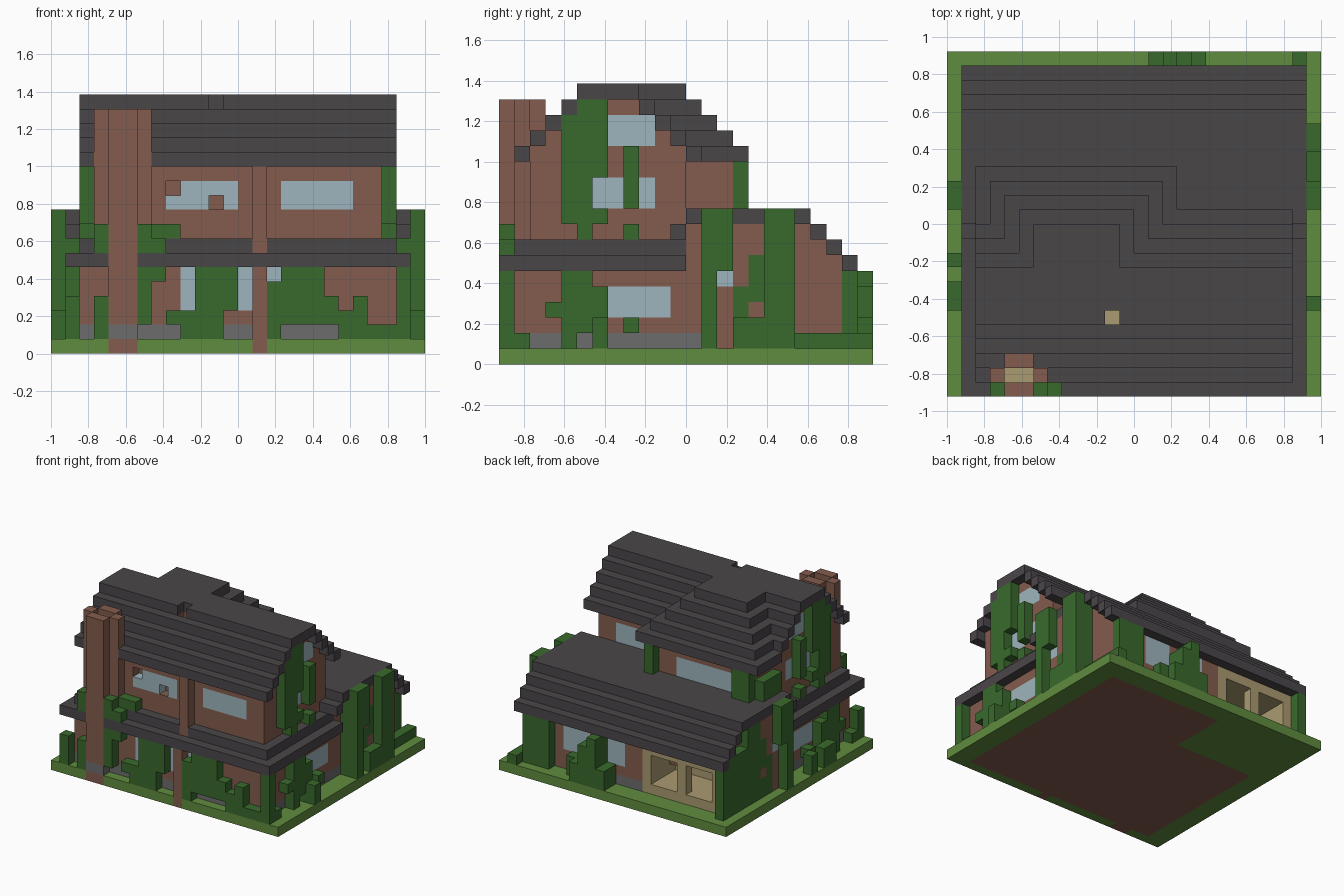
import bpy
import bmesh
from mathutils import Vector

U = 1 / 13  # edge length of one building block

old = bpy.data.objects.get("Cube")
if old:
    bpy.data.objects.remove(old, do_unlink=True)


def to_linear(c):
    c /= 255
    return c / 12.92 if c <= 0.04045 else ((c + 0.055) / 1.055) ** 2.4


def material(name, *rgb):
    m = bpy.data.materials.new(name)
    m.use_nodes = True
    col = [to_linear(c) for c in rgb] + [1]
    m.diffuse_color = col
    m.node_tree.nodes["Principled BSDF"].inputs["Base Color"].default_value = col
    return m


grass = material("grass green", 96, 140, 62)
leaf = material("leaf green", 57, 106, 45)
brick = material("brick brown", 132, 92, 78)
slate = material("slate grey", 74, 70, 73)
glass = material("pale glass", 157, 181, 189)
stone = material("stone grey", 108, 108, 108)
timber = material("light timber", 170, 155, 113)

PARTS = {
    "lawn": grass, "floor": brick, "foundation": stone, "lower_walls": brick,
    "upper_walls": brick, "chimney": brick, "chimney_stone": stone, "hearth": timber,
    "front_post": brick, "side_pilasters": brick, "main_roof": slate,
    "wing_roof": slate, "porch_roof": slate, "windows": glass,
    "front_vines": leaf, "side_vines": leaf, "back_vines": leaf, "back_porch": timber,
}
blocks = {}


def fill(part, xs, ys, zs):
    """Fill a box of blocks with a part, or carve it when part is None."""
    for x in range(*xs):
        for y in range(*ys):
            for z in range(*zs):
                if part:
                    blocks[x, y, z] = part
                else:
                    blocks.pop((x, y, z), None)


def both(part, xs, ys, zs):
    """Fill a box and its mirror image on the other side."""
    fill(part, xs, ys, zs)
    fill(part, (-xs[1], -xs[0]), ys, zs)


# Lawn and ground floor
fill("lawn", (-13, 13), (-12, 12), (0, 1))
fill("floor", (-11, 11), (-11, 4), (0, 1))
fill("floor", (-2, 11), (4, 10), (0, 1))

# Sloping skirt roof around the ground floor
fill("porch_roof", (-12, 12), (-12, 0), (6, 7))
fill("porch_roof", (-11, 11), (-11, 0), (7, 8))
both("porch_roof", (11, 12), (-11, 0), (6, 7))

# Rear wing roof: stepped shell with open gable ends, walls inside
for k in range(4):
    z = 9 - k
    fill("wing_roof", (-12, 12), (max(-k, -1) if k < 2 else 0, 8 + k), (z, z + 1))
    if k:
        both(None, (11, 12), (0, 7 + k), (z, z + 1))
        fill("lower_walls", (-11, 11), (0, 7 + k), (z, z + 1))

# Ground floor walls on a stone footing
fill("lower_walls", (-11, 11), (-11, 10), (1, 6))
fill("foundation", (-11, 11), (-11, 10), (1, 2))
fill("lower_walls", (5, 11), (9, 10), (1, 2))
both("lower_walls", (10, 11), (1, 10), (1, 2))
both("side_pilasters", (11, 12), (2, 5), (1, 9))

# Upper floor walls
fill("upper_walls", (-10, 10), (-10, 0), (8, 13))
fill("upper_walls", (-10, 2), (0, 3), (8, 13))

# Main gable roof and the hipped cross roof at the back
for k in range(5):
    zs = (13 + k, 14 + k)
    fill("main_roof", (-11, 11), (k - 11, 1 - k), zs)
    if k < 4:
        inner = (k - 10, -k)
        both(None, (10, 11), inner, zs)
        fill("upper_walls", (-10, 10), inner, zs)
    fill("main_roof", (k - 11, 3 - k), (1 - k, 4 - k), zs)
fill(None, (-2, -1), (-7, -6), (10, 18))
fill("hearth", (-2, -1), (-7, -6), (9, 10))

# Front windows with two broken panes
for xs in ((-5, 0), (3, 8)):
    fill("windows", xs, (-10, -9), (10, 12))
fill(None, (-5, -4), (-10, -9), (11, 12))
fill(None, (-2, -1), (-10, -9), (10, 11))
fill("windows", (-4, 4), (-11, -10), (3, 6))

# Side windows
both("windows", (10, 11), (-5, -1), (3, 5))
both("windows", (9, 10), (-6, -2), (10, 12))
both("windows", (9, 10), (-5, -2), (14, 16))
both("windows", (11, 12), (2, 3), (5, 6))

# Back windows
fill("windows", (-8, -1), (2, 3), (10, 12))
fill("windows", (4, 8), (-1, 0), (10, 12))
for xs in ((0, 2), (4, 7)):
    fill("windows", xs, (9, 10), (3, 6))

# Open timber porch in the rear corner
fill("back_porch", (-11, -2), (5, 10), (1, 6))
for xs in ((-10, -7), (-6, -3)):
    fill(None, xs, (6, 10), (2, 5))
fill(None, (-10, -3), (6, 9), (2, 5))
fill("lower_walls", (-5, -3), (6, 7), (3, 5))

# Chimney with a cross-shaped stack and hollow flue
fill("chimney", (-9, -7), (-12, -9), (0, 17))
fill("chimney", (-10, -6), (-11, -10), (8, 17))
fill("chimney_stone", (-9, -7), (-12, -11), (1, 2))
fill(None, (-9, -7), (-11, -10), (2, 17))
fill("hearth", (-9, -7), (-11, -10), (1, 2))

# Centre front post, stepping back with the wall behind it
fill("front_post", (1, 2), (-12, -11), (0, 6))
fill("front_post", (1, 2), (-11, -10), (7, 13))

# Front climbers: x range, z range
front = [
    (-12, -11, 1, 4), (-10, -9, 1, 4), (-7, -6, 2, 6), (-6, -5, 5, 6),
    (-5, -3, 2, 3), (-4, -1, 1, 3), (-3, -2, 3, 6), (-2, 0, 3, 6),
    (2, 3, 1, 5), (3, 5, 2, 6), (5, 6, 2, 4), (4, 5, 2, 6), (5, 7, 3, 4),
    (6, 7, 2, 3), (7, 8, 1, 3), (8, 9, 1, 3), (9, 11, 1, 2), (11, 12, 1, 6),
]
for x0, x1, z0, z1 in front:
    fill("front_vines", (x0, x1), (-12, -11), (z0, z1))
fill("front_vines", (5, 6), (-12, -11), (4, 6))
fill("front_vines", (8, 9), (-12, -11), (3, 4))
for x in (-10, -7):
    fill("front_vines", (x, x + 1), (-12, -11), (7, 9))
fill("front_vines", (-6, -4), (-11, -10), (8, 9))
fill("front_vines", (-6, -5), (-12, -11), (7, 8))

# Gable climbers: y range, z range
gable = [(-8, -7, 9, 16), (-7, -6, 8, 17), (-6, -5, 9, 10), (-6, -5, 12, 17), (-4, -3, 8, 9),
         (-4, -3, 10, 14)]
for y0, y1, z0, z1 in gable:
    both("side_vines", (10, 11), (y0, y1), (z0, z1))
fill("side_vines", (-11, -10), (0, 3), (8, 12))
fill("side_vines", (-10, -8), (3, 4), (10, 13))
fill("side_vines", (1, 2), (3, 4), (10, 13))

# Ground floor side climbers: y range, z range
side = [
    (-11, -10, 1, 2), (-9, -8, 3, 4), (-8, -7, 1, 6), (-7, -6, 2, 6), (-6, -5, 1, 5),
    (-4, -3, 2, 3), (1, 2, 1, 9), (3, 4, 1, 5), (4, 5, 1, 3), (4, 5, 4, 7), (5, 7, 1, 9),
    (7, 10, 1, 2),
]
for y0, y1, z0, z1 in side:
    both("side_vines", (11, 12), (y0, y1), (z0, z1))
both("side_vines", (12, 13), (1, 3), (6, 10))
both("side_vines", (12, 13), (1, 2), (1, 6))
fill("side_vines", (12, 13), (5, 7), (1, 10))
fill("side_vines", (12, 13), (3, 5), (1, 3))
fill("side_vines", (12, 13), (-6, -5), (1, 3))
fill("side_vines", (-13, -12), (-6, -4), (1, 3))
fill("side_vines", (-13, -12), (-3, -2), (1, 3))
fill("side_vines", (-12, -11), (7, 10), (1, 7))

# Back climbers
fill("back_vines", (8, 11), (10, 11), (1, 6))
fill("back_vines", (1, 5), (10, 12), (1, 3))
fill("back_vines", (2, 3), (10, 12), (3, 6))
fill("back_vines", (3, 4), (10, 12), (3, 5))
fill("back_vines", (5, 6), (10, 11), (1, 3))
fill("back_vines", (11, 12), (10, 12), (1, 2))
fill("back_vines", (-12, -11), (10, 11), (1, 6))

# Turn every part's visible block sides into one clean mesh
AXES = [Vector(v) for v in ((1, 0, 0), (0, 1, 0), (0, 0, 1))]
for part, mat in PARTS.items():
    bm = bmesh.new()
    verts = {}
    for cell, owner in blocks.items():
        if owner != part:
            continue
        for i in range(3):
            a, b = AXES[(i + 1) % 3], AXES[(i + 2) % 3]
            for s in (0, 1):
                n = AXES[i] * (2 * s - 1)
                if tuple(int(c + d) for c, d in zip(cell, n)) in blocks:
                    continue
                p = Vector(cell) + AXES[i] * s
                ring = [p, p + a, p + a + b, p + b]
                if not s:
                    ring.reverse()
                keys = [tuple(round(c) for c in v) for v in ring]
                for key in keys:
                    if key not in verts:
                        verts[key] = bm.verts.new(Vector(key) * U)
                bm.faces.new([verts[key] for key in keys])
    bmesh.ops.dissolve_limit(bm, angle_limit=0.01, verts=bm.verts[:], edges=bm.edges[:])
    mesh = bpy.data.meshes.new(part)
    bm.to_mesh(mesh)
    bm.free()
    mesh.materials.append(mat)
    bpy.context.scene.collection.objects.link(bpy.data.objects.new(part, mesh))
